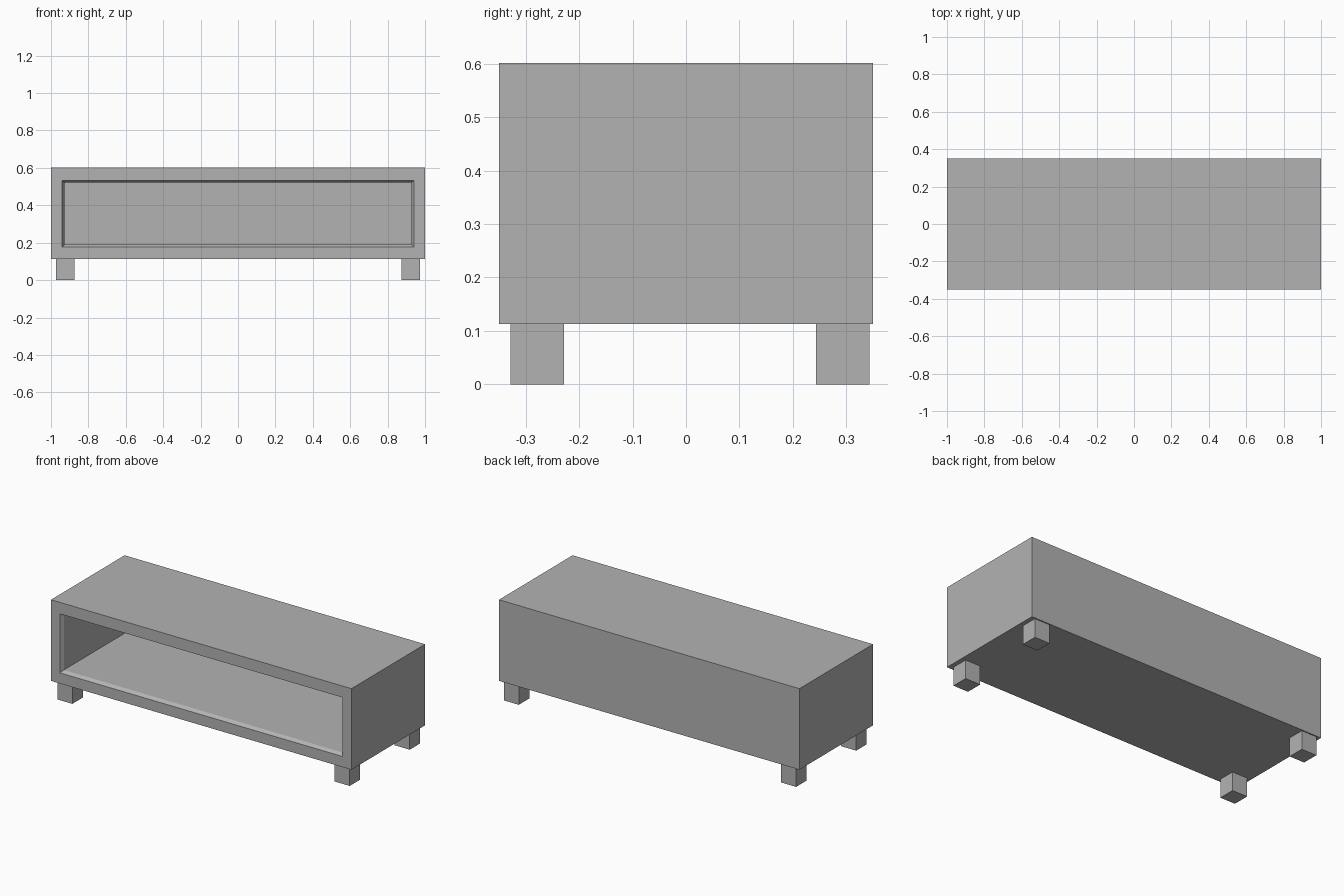
import bpy, bmesh
from mathutils import Vector

cube = bpy.data.objects.get("Cube")
if cube:
    bpy.data.objects.remove(cube, do_unlink=True)

# Single plain grey finish
grey = bpy.data.materials.new("plain_grey")
grey.use_nodes = True
colour = (0.45, 0.45, 0.45, 1)
grey.diffuse_color = colour
grey.node_tree.nodes["Principled BSDF"].inputs["Base Color"].default_value = colour


def add_box(name, low, high, shape=None):
    """Box between two corners, optionally reshaped through bmesh."""
    low, high = Vector(low), Vector(high)
    bm = bmesh.new()
    bmesh.ops.create_cube(bm, size=1)
    for v in bm.verts:
        v.co = (low + high) / 2 + v.co * (high - low)
    if shape:
        shape(bm)
    mesh = bpy.data.meshes.new(name)
    bm.to_mesh(mesh)
    bm.free()
    mesh.materials.append(grey)
    obj = bpy.data.objects.new(name, mesh)
    bpy.context.collection.objects.link(obj)
    return obj


def hollow_front(bm):
    """Inset the front face, chamfer the opening lip, then push in the shelf."""
    bm.normal_update()
    front = min(bm.faces, key=lambda f: f.calc_center_median().y)

    def place(half_width, bottom, top, y):
        middle = front.calc_center_median()
        for v in front.verts:
            v.co = (half_width if v.co.x > middle.x else -half_width, y,
                    top if v.co.z > middle.z else bottom)

    # Each ring: half width, bottom, top, depth position
    for ring in ((0.94, 0.177, 0.532, -0.35),
                 (0.928, 0.19, 0.523, -0.33),
                 (0.928, 0.19, 0.523, 0.28)):
        bmesh.ops.inset_region(bm, faces=[front], thickness=0.01)
        place(*ring)
    bm.normal_update()


# Open-fronted cabinet
add_box("cabinet_body", (-1, -0.35, 0.113), (1, 0.35, 0.601), hollow_front)

# Four square feet
for side, x in (("left", 0.923), ("right", -0.923)):
    for end, y in (("front", -0.278), ("back", 0.293)):
        add_box(f"{end}_{side}_foot", (x - 0.05, y - 0.05, 0), (x + 0.05, y + 0.05, 0.113))
